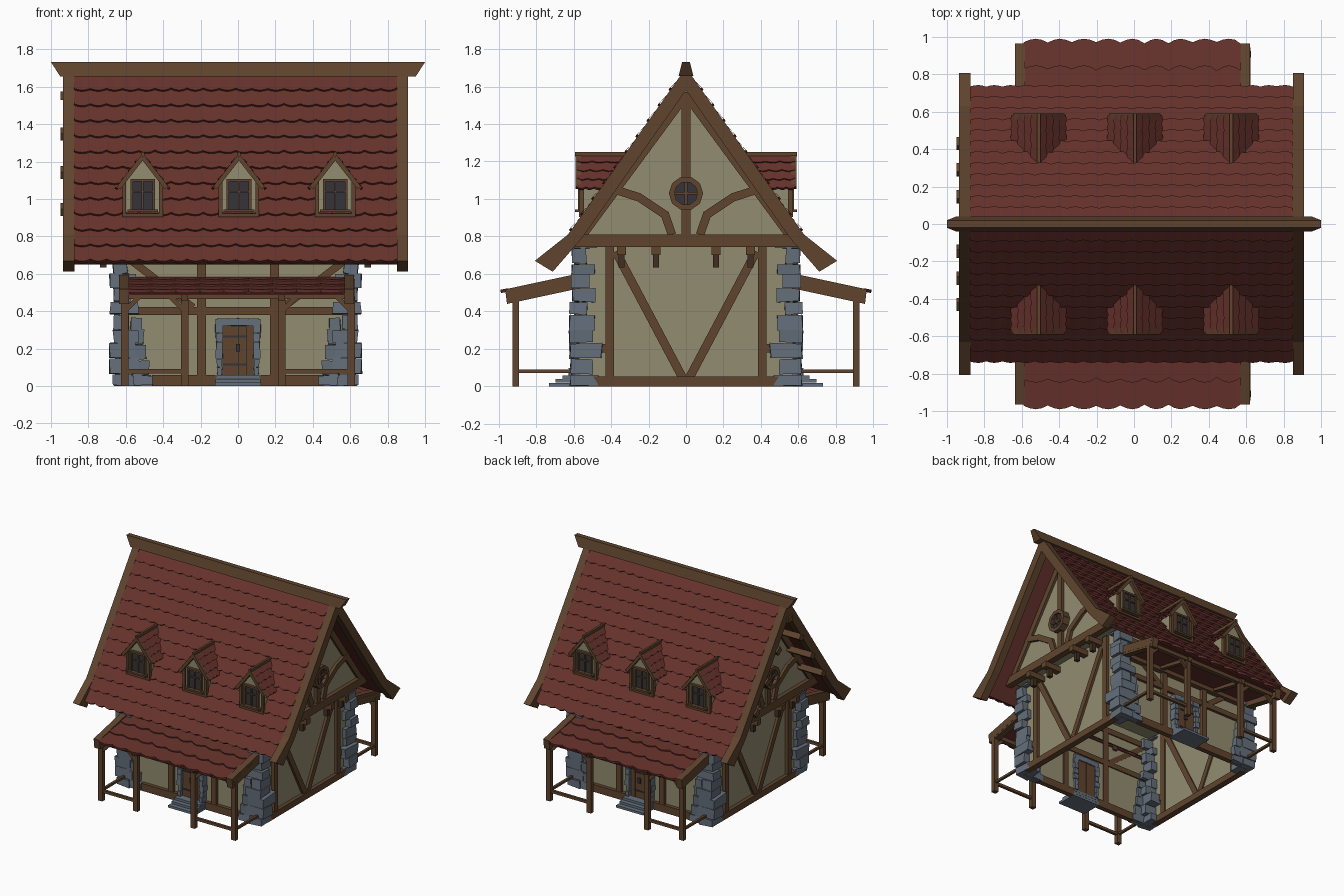
import bpy, bmesh, math, random
from mathutils import Vector as V

if "Cube" in bpy.data.objects:
    bpy.data.objects.remove(bpy.data.objects["Cube"])

random.seed(4)
R = random.uniform
OX = -0.013  # the body sits slightly left of the ridge centre


def mat(name, r, g, b):
    m = bpy.data.materials.new(name)
    m.diffuse_color = (r, g, b, 1)
    m.use_nodes = True
    m.node_tree.nodes["Principled BSDF"].inputs["Base Color"].default_value = m.diffuse_color
    return m


WOOD = mat("wood", .115, .058, .027)
DARK = mat("dark_wood", .05, .028, .016)
RED = mat("red_tile", .135, .032, .025)
PLASTER = mat("plaster", .29, .265, .16)
STONE = mat("stone", .13, .16, .2)
IRON = mat("dark_glass", .035, .035, .042)
X, Y, Z = V((1, 0, 0)), V((0, 1, 0)), V((0, 0, 1))


class Part:
    def __init__(self, name, material):
        self.name, self.mat, self.bm = name, material, bmesh.new()

    def face(self, pts):
        return self.bm.faces.new([self.bm.verts.new(p) for p in pts])

    def loft(self, a, b, caps=True):
        """Closed solid between two matching rings of points."""
        va, vb = ([self.bm.verts.new(p) for p in r] for r in (a, b))
        n = len(va)
        fs = [self.bm.faces.new((va[i], va[(i + 1) % n], vb[(i + 1) % n], vb[i])) for i in range(n)]
        if caps:
            fs += [self.bm.faces.new(va[::-1]), self.bm.faces.new(vb)]
        bmesh.ops.recalc_face_normals(self.bm, faces=fs)

    def box(self, x0, x1, y0, y1, z0, z1, j=0):
        ring = lambda z: [(x + R(-j, j), y + R(-j, j), max(0, z + R(-j, j)))
                          for x, y in ((x0, y0), (x1, y0), (x1, y1), (x0, y1))]
        self.loft(ring(z0), ring(z1))

    def beam(self, p, q, w, t, n):
        """Bar from p to q, w wide in its plane and t thick along n."""
        p, q = V(p), V(q)
        s = (q - p).cross(n).normalized() * w / 2
        d = n * t / 2
        self.loft(*[[c + s + d, c - s + d, c - s - d, c + s - d] for c in (p, q)])

    def prism_x(self, pts, a, b, caps=True):
        self.loft([(a, *p) for p in pts], [(b, *p) for p in pts], caps)

    def courses(self, f, length, rows, tiles, scallop, lift):
        """Overlapping scalloped tile rows on the surface f(u, s, h)."""
        for r in range(rows):
            s0, s1 = max(0, (r - .25) / rows * length), (r + 1) / rows * length
            cols = []
            for k in range(tiles):
                dep = R(.6, 1) * scallop
                for t, e in ((0, 0), (.25, .7), (.5, 1), (.75, .7)):
                    cols.append(((k + t) / tiles, s1 - scallop * (1 - e) * dep / scallop))
            cols.append((1, s1 - scallop))
            vs = [[self.bm.verts.new(f(u, *sh)) for sh in ((s0, .002), (sb, lift), (sb, -.004))] for u, sb in cols]
            for a, b in zip(vs, vs[1:]):
                for i in (0, 1):
                    self.bm.faces.new((a[i], a[i + 1], b[i + 1], b[i]))

    def done(self, mx=False, my=False, ox=0):
        me = bpy.data.meshes.new(self.name)
        self.bm.to_mesh(me)
        me.materials.append(self.mat)
        o = bpy.data.objects.new(self.name, me)
        o.location.x = ox
        bpy.context.collection.objects.link(o)
        if mx or my:
            m = o.modifiers.new("mirror", 'MIRROR')
            m.use_axis = (mx, my, False)
            m.use_mirror_merge = False


# Plaster body: open ground floor shell and jettied gable storey
p = Part("ground_floor_walls", PLASTER)
p.loft([(x, y, 0) for x, y in ((-.62, -.57), (.62, -.57), (.62, .57), (-.62, .57))],
       [(x, y, .78) for x, y in ((-.62, -.57), (.62, -.57), (.62, .57), (-.62, .57))], caps=False)
p.done(ox=OX)
p = Part("gable_storey", PLASTER)
p.prism_x([(-.59, .77), (.59, .77), (0, 1.605)], -.72, .72)
p.done(ox=OX)

# Main roof: boarding, tile courses, barge boards, ridge beam
p = Part("roof_boards", RED)
p.prism_x([(-.715, .662), (0, 1.665), (.715, .662), (.69, .65), (0, 1.61), (-.69, .65)], -.865, .865)
p.done(ox=OX)


def slope(x0, x1, top, end):
    """Surface mapping for a front-facing roof pitch."""
    d = V((0, end[0] - top[0], end[1] - top[1]))
    L, d = d.length, d.normalized()
    n = X.cross(-d)
    return (lambda u, s, h: V((x0 + (x1 - x0) * u, *top)) + d * s + n * h), L


p = Part("roof_tiles", RED)
f, L = slope(-.863, .863, (-.02, 1.655), (-.728, .657))
p.courses(f, L, 12, 20, .016, .018)
p.done(my=True, ox=OX)
p = Part("barge_boards", WOOD)
p.prism_x([(0, 1.70), (.63, .81), (.807, .67), (.711, .612), (.556, .79), (0, 1.58)], .862, .923)
p.done(True, True, OX)
p = Part("ridge_beam", WOOD)
p.loft([(sx * .95, y, 1.655) for sx, y in ((-1, -.04), (1, -.04), (1, .04), (-1, .04))],
       [(sx, y, 1.732) for sx, y in ((-1, -.02), (1, -.02), (1, .02), (-1, .02))])
p.done()

# Purlins showing under the left overhang only
p = Part("left_purlins", WOOD)
for y in (0, .145, .29, .43):
    for s in ((1, -1) if y else (1,)):
        c = V((-.95, s * y, 1.553 - 1.417 * y))
        p.beam(c, c + X * .25, .055, .045, V((0, s * .58, .815)).normalized() if y else Z)
p.done()

# Gable timber framing, both ends
p = Part("gable_frame", WOOD)
p.box(.70, .752, 0, .62, .745, .81)
for a, b in (((.075, .81), (.115, .925)), ((.11, .915), (.26, 1.015)), ((.255, 1.01), (.41, 1.06))):
    p.beam((.725, *a), (.725, *b), .045, .035, X)
p.beam((.725, 0, 1.56), (.725, .56, .80), .05, .03, X)
p.box(.61, .645, .383, .43, .04, .76)
p.beam((.625, .375, .72), (.625, .015, .04), .046, .03, X)
p.box(.61, .64, .43, .53, .18, .225)
p.box(.60, .65, 0, .52, 0, .052)
for y in (.16, .345):
    p.box(.60, .765, y - .024, y + .024, .70, .746)
p.done(True, True, OX)
p = Part("gable_king_post", WOOD)
p.box(.70, .745, -.023, .023, .80, 1.57)
p.done(True, ox=OX)
p = Part("joist_pegs", DARK)
for y in (.16, .345):
    p.box(.69, .725, y - .016, y + .016, .635, .705)
p.done(True, True, OX)

# Round gable window
p = Part("round_window_frame", WOOD)
ring = [V((.75, .077 * math.cos(i * math.pi / 5), 1.03 + .077 * math.sin(i * math.pi / 5))) for i in range(10)]
for a, b in zip(ring, ring[1:] + ring[:1]):
    p.beam(a + (a - b) * .08, b + (b - a) * .08, .028, .06, X)
p.box(.745, .768, -.007, .007, .96, 1.10)
p.box(.745, .768, -.07, .07, 1.023, 1.037)
p.done(True, ox=OX)
p = Part("round_window_glass", IRON)
p.prism_x([(v.y, v.z) for v in ring], .72, .755)
p.done(True, ox=OX)

# Stone corner quoins and low buttress stones
p = Part("corner_stones", STONE)
z, i = 0, 0
while z < .74:
    h = min(R(.055, .085), .75 - z)
    low = .03 if z < .3 else 0
    xi, yi = (R(.52, .55), R(.51, .54)) if i % 2 else (R(.56, .59), R(.47, .50))
    p.box(xi - low, R(.648, .675), yi - low, R(.605, .622) + low / 3, z + .002, z + h - .002, .005)
    z, i = z + h, i + 1
for x0, x1, z0, z1 in ((.44, .56, 0, .06), (.465, .55, .06, .14), (.475, .55, .14, .22),
                       (.49, .56, .22, .30), (.505, .56, .30, .365)):
    p.box(x0, x1, .55, .612, z0 + .002, z1 - .002, .006)
p.done(True, True, OX)

# Front and back wall timbers
p = Part("long_wall_frame", WOOD)
p.box(0, .62, .56, .592, .38, .422)
p.box(.12, .46, .56, .60, 0, .06)
p.box(.172, .218, .56, .597, .05, .70)
p.beam((.57, .578, .67), (.24, .578, .42), .04, .025, Y)
p.box(0, .62, .56, .595, .665, .71)
p.done(True, True)

# Door with stone surround and steps
p = Part("door_surround", STONE)
for k in range(6):
    z = .055 + k * .046
    p.box(.083 + R(-.004, .004), .117 + R(-.006, .008), .55, .617 + R(0, .01), z, z + .043, .003)
for k in range(2):
    p.box(k * .06, k * .06 + .058, .55, .622, .322, .36, .003)
for k in range(3):
    p.box(0, .123 - .004 * k, .56, .73 - .035 * k, .02 * k, .02 * k + .019)
p.done(True, True)
p = Part("door_planks", WOOD)
for k in range(4):
    p.box(-.084 + k * .042, -.044 + k * .042, .56, .597 + .002 * (k % 2), .055, .325)
p.done(my=True)
p = Part("door_iron", IRON)
for z in (.11, .26):
    p.box(-.08, .05, .595, .604, z, z + .01)
p.box(-.012, .012, .595, .612, .185, .225)
p.done(my=True)

# Porch: posts, beam, rafters, rails, tiles
p = Part("porch_frame", WOOD)
for x in (-.605, -.285, .235, .605):
    p.box(x - .02, x + .02, -.925, -.89, 0, .48)
    s = 1 if x in (-.605, .235) else -1
    p.beam((x, -.907, .40), (x + s * .075, -.907, .475), .025, .022, Y)
    p.beam((x, -.56, .563), (x, -.94, .478), .04, .035, X)
for x in (-.61, .595):
    p.loft(*[[(x + d, y, z) for y, z in ((-.56, .605), (-.965, .518), (-.955, .44), (-.56, .525))]
             for d in (-.026, .026)])
p.box(-.62, .61, -.925, -.89, .465, .498)
p.box(-.62, .61, -.61, -.57, .52, .555)
for a, b in ((-.605, -.285), (.235, .605)):
    p.box(a, b, -.918, -.897, .068, .09)
for x in (-.605, .605):
    p.box(x - .01, x + .01, -.90, -.60, .072, .09)
p.done(my=True)
p = Part("porch_boards", RED)
p.prism_x([(-.56, .575), (-.96, .495), (-.96, .488), (-.56, .562)], -.585, .57)
p.done(my=True)
p = Part("porch_tiles", RED)
f, L = slope(-.59, .572, (-.56, .583), (-.988, .502))
p.courses(f, L, 3, 9, .028, .014)
p.done(my=True)

# Dormers, three per pitch, running back into the main roof
back = lambda z: -(1.68 - z) / 1.41
DL = math.hypot(.14, .185)


def dormer_pitch(u, s, h):
    t = s / DL
    x, z = .14 * t + h * .8, 1.235 - .185 * t + h * .6
    return V((x, -.582 + (back(z) + .582) * u, z))


for cx in (-.51, .005, .52):
    p = Part("dormer_body", PLASTER)
    prof = [(-.095, .91), (.095, .91), (.095, 1.085), (0, 1.22), (-.095, 1.085)]
    p.loft([(x, -.555, z) for x, z in prof], [(x, max(-.553, back(z)), z) for x, z in prof])
    p.done(my=True, ox=cx)
    p = Part("dormer_tiles", RED)
    p.courses(dormer_pitch, DL, 4, 3, .012, .012)
    p.done(True, True, cx)
    p = Part("dormer_frame", WOOD)
    p.beam((0, -.575, 1.225), (.128, -.575, 1.06), .024, .03, Y)
    p.box(.088, .108, -.572, -.545, .905, 1.09)
    p.box(0, .108, -.572, -.545, .905, .922)
    p.box(0, .082, -.592, -.55, .930, .944)
    p.box(.052, .066, -.577, -.55, .94, 1.105)
    p.box(0, .066, -.577, -.55, 1.093, 1.108)
    p.box(0, .005, -.572, -.55, .94, 1.10)
    p.box(0, .06, -.572, -.55, 1.035, 1.043)
    p.box(0, .009, -.592, back(1.25), 1.228, 1.252)
    p.done(True, True, cx)
    p = Part("dormer_glass", IRON)
    p.box(-.06, .06, -.563, -.55, .935, 1.10)
    p.done(my=True, ox=cx)
